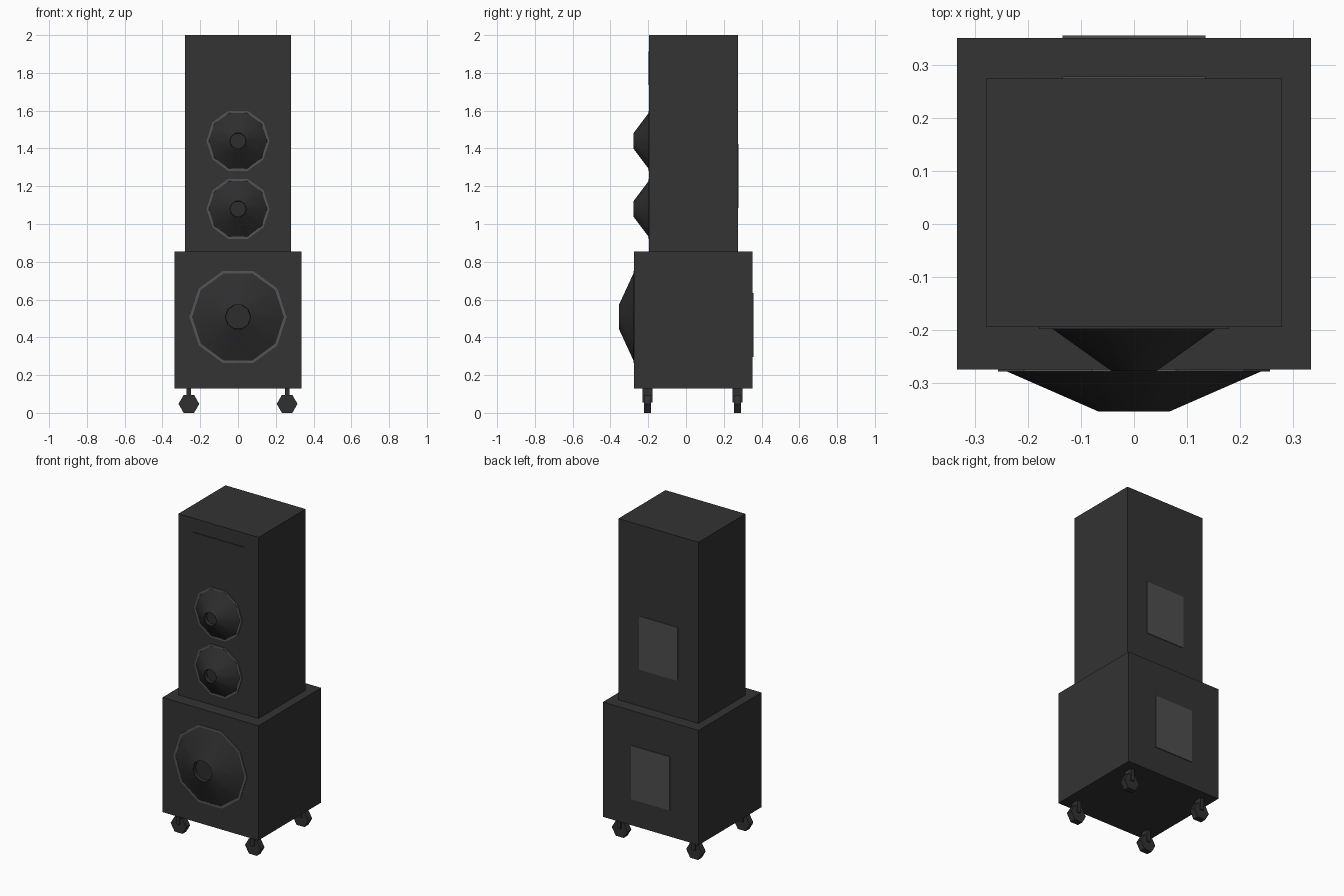
import bpy, bmesh, math
from mathutils import Matrix, Vector

if "Cube" in bpy.data.objects:
    bpy.data.objects.remove(bpy.data.objects["Cube"])


def material(name, v):
    m = bpy.data.materials.new(name)
    m.diffuse_color = (v, v, v * 1.02, 1)
    m.use_nodes = True
    m.node_tree.nodes["Principled BSDF"].inputs["Base Color"].default_value = m.diffuse_color
    return m


CABINET = material("cabinet_black", 0.033)
CONE = material("cone_black", 0.027)
RIM = material("rim_grey", 0.09)
PANEL = material("panel_grey", 0.075)
WHEEL = material("wheel_black", 0.03)


def finish(name, bm, mat, smooth=False):
    bmesh.ops.recalc_face_normals(bm, faces=bm.faces)
    me = bpy.data.meshes.new(name)
    bm.to_mesh(me)
    bm.free()
    me.materials.append(mat)
    ob = bpy.data.objects.new(name, me)
    bpy.context.collection.objects.link(ob)
    if smooth:
        bpy.context.view_layer.objects.active = ob
        ob.select_set(True)
        bpy.ops.object.shade_smooth_by_angle(angle=math.radians(40))
        ob.select_set(False)
    return ob


def box(name, x, y, z, mat):
    bm = bmesh.new()
    size = [b - a for a, b in (x, y, z)]
    mid = [(a + b) / 2 for a, b in (x, y, z)]
    bmesh.ops.create_cube(bm, size=1, matrix=Matrix.Translation(mid) @ Matrix.Diagonal((*size, 1)))
    return finish(name, bm, mat)


def lathe(name, profile, z, mat, n=10, x=0, closed=False, smooth=False):
    """Spin (radius, y) points round a y axis line at height z."""
    bm = bmesh.new()
    rows = [[bm.verts.new((x + r * math.cos(i * math.tau / n), y, z + r * math.sin(i * math.tau / n)))
             for i in range(n)] for r, y in profile]
    pairs = list(zip(rows, rows[1:]))
    if closed:
        pairs.append((rows[-1], rows[0]))
    else:
        bm.faces.new(rows[0])
        bm.faces.new(rows[-1])
    for a, b in pairs:
        for i in range(n):
            j = (i + 1) % n
            bm.faces.new((a[i], a[j], b[j], b[i]))
    return finish(name, bm, mat, smooth)


# Cabinets
box("bass_cabinet", (-0.335, 0.335), (-0.275, 0.352), (0.13, 0.855), CABINET)
box("upper_cabinet", (-0.28, 0.28), (-0.195, 0.275), (0.855, 2.0), CABINET)

# Tweeter plate
box("tweeter_plate", (-0.18, 0.18), (-0.199, -0.194), (1.735, 1.912), CABINET)


# Drivers: protruding cone with a recessed dust cap, and a thin rim
def driver(name, z, face, r_rim, r_base, r_tip, depth):
    tip = face - depth
    lathe(name + "_cone", [(r_base, face + 0.003), (r_base, face - 0.003), (r_tip, tip),
                           (r_tip * 0.98, tip + 0.025)], z, CONE, smooth=True)
    lathe(name + "_rim", [(r_rim, face + 0.002), (r_rim, face - 0.004),
                          (r_base, face - 0.004), (r_base, face + 0.002)], z, RIM, closed=True)


driver("woofer", 0.508, -0.275, 0.257, 0.243, 0.067, 0.08)
driver("lower_mid", 1.08, -0.195, 0.167, 0.155, 0.043, 0.083)
driver("upper_mid", 1.44, -0.195, 0.167, 0.155, 0.043, 0.083)

# Rear amplifier panels
box("lower_rear_panel", (-0.135, 0.135), (0.351, 0.357), (0.297, 0.636), PANEL)
box("upper_rear_panel", (-0.135, 0.135), (0.274, 0.279), (1.086, 1.424), PANEL)

# Castors
for y, end in ((-0.204, "front"), (0.272, "rear")):
    for x, side in ((-0.26, "left"), (0.26, "right")):
        lathe(f"{end}_{side}_wheel", [(0.055, y - 0.019), (0.055, y + 0.019)], 0.0476, WHEEL, n=6, x=x)
        box(f"{end}_{side}_fork", (x - 0.012, x + 0.012), (y - 0.026, y + 0.026), (0.055, 0.131), WHEEL)
